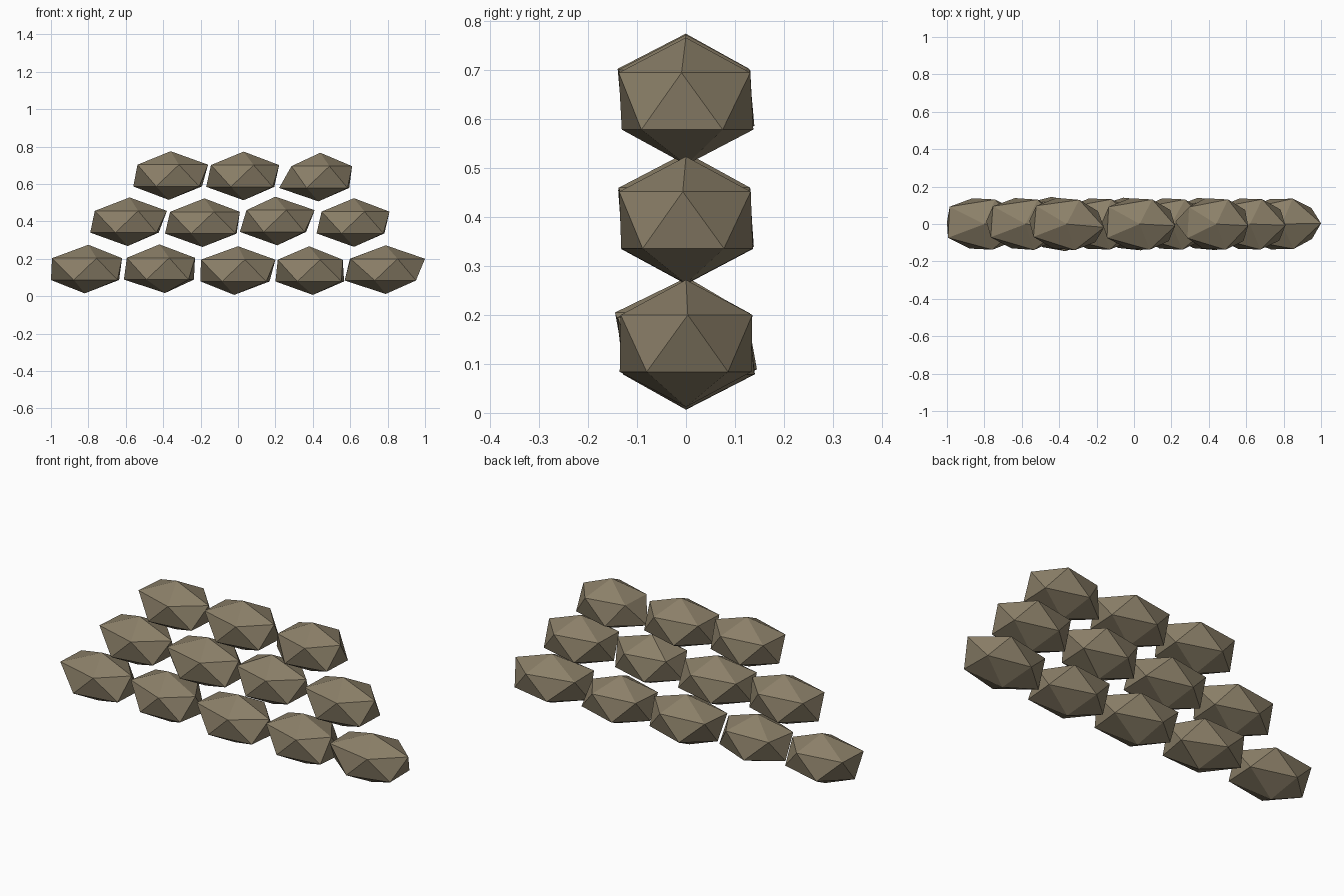
import bpy
import bmesh
import math

cube = bpy.data.objects.get("Cube")
if cube:
    bpy.data.objects.remove(cube, do_unlink=True)

# Khaki cloth
cloth = bpy.data.materials.new("khaki_cloth")
cloth.use_nodes = True
cloth.diffuse_color = (0.26, 0.215, 0.14, 1)
shader = next(n for n in cloth.node_tree.nodes if n.type == 'BSDF_PRINCIPLED')
shader.inputs["Base Color"].default_value = cloth.diffuse_color
shader.inputs["Roughness"].default_value = 0.9

HALF_LENGTH = 0.22
HALF_DEPTH = 0.158
HALF_HEIGHT = 0.13


def make_bag(name, left_tip, left_shoulder, crown, foot, right_heel, right_tip, z, yaw):
    """Slightly irregular low-poly sandbag, shaped from a stretched icosphere."""
    bm = bmesh.new()
    bmesh.ops.create_icosphere(bm, subdivisions=1, radius=1)
    middle = (crown + foot) / 2
    turn = math.sin(math.radians(yaw))
    for v in bm.verts:
        x, y, h = v.co
        if abs(h) > 0.9:
            px = crown if h > 0 else foot
        elif x < -0.8:
            px = left_tip
        elif x < -0.6:
            px = left_shoulder
        elif x > 0.8:
            px = right_tip
        elif x > 0.6:
            px = right_heel
        else:
            px = middle + x * HALF_LENGTH
        py = y * HALF_DEPTH
        v.co = (px - py * turn, py + (px - middle) * turn, z + h * HALF_HEIGHT)
    mesh = bpy.data.meshes.new(name)
    bm.to_mesh(mesh)
    bm.free()
    mesh.materials.append(cloth)
    bag = bpy.data.objects.new(name, mesh)
    bpy.context.collection.objects.link(bag)


# Each bag: left tip, left shoulder, crown, foot, right heel, right tip, height, yaw
rows = {
    "bottom": [
        (-1.0, -.99, -.8, -.82, -.64, -.62, .145, -3),
        (-.61, -.58, -.42, -.39, -.25, -.23, .147, -10),
        (-.2, -.19, 0, -.02, .16, .2, .137, -6),
        (.2, .22, .38, .4, .56, .56, .137, -5),
        (.57, .6, .79, .79, .95, 1.0, .142, 1),
    ],
    "middle": [
        (-.79, -.76, -.58, -.59, -.43, -.38, .398, -4),
        (-.39, -.36, -.18, -.19, -.01, .01, .393, -2),
        (.01, .05, .2, .21, .36, .41, .402, -3),
        (.42, .45, .62, .62, .78, .81, .394, -2),
    ],
    "top": [
        (-.56, -.53, -.36, -.37, -.2, -.16, .645, -5),
        (-.17, -.14, .03, .03, .19, .22, .643, -3),
        (.22, .29, .44, .43, .59, .61, .637, -3),
    ],
}

# Three stacked rows of bags
for row, bags in rows.items():
    for i, shape in enumerate(bags, 1):
        make_bag(f"{row}_sandbag_{i}", *shape)
